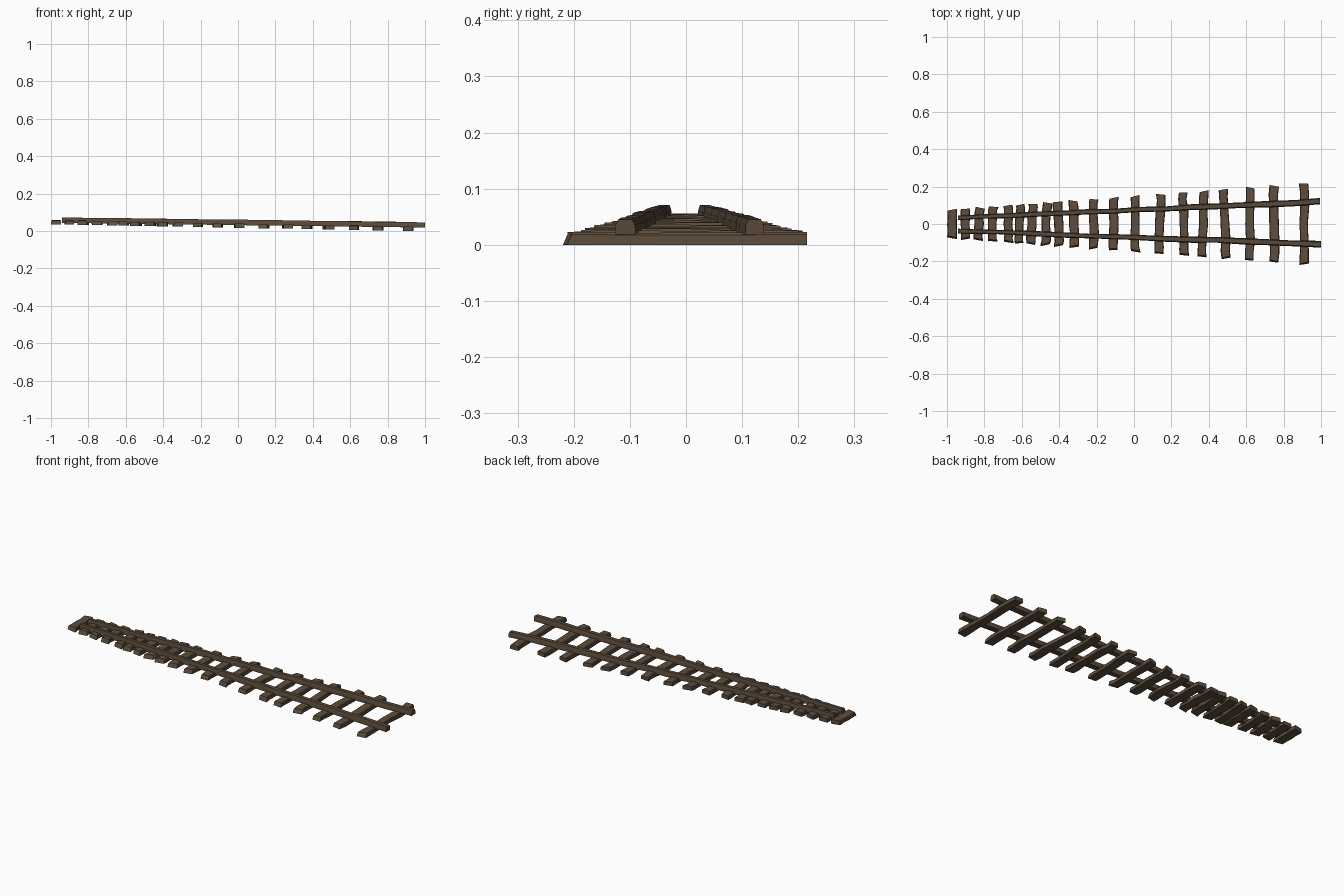
import bpy, bmesh, random
from mathutils import Vector

if "Cube" in bpy.data.objects:
    bpy.data.objects.remove(bpy.data.objects["Cube"])

random.seed(7)


def material(name, rgb):
    m = bpy.data.materials.new(name)
    m.diffuse_color = (*rgb, 1)
    m.use_nodes = True
    m.node_tree.nodes["Principled BSDF"].inputs["Base Color"].default_value = m.diffuse_color
    return m


wood = material("weathered brown", (0.112, 0.076, 0.046))
rail_wood = material("rail brown", (0.100, 0.067, 0.042))


def loft(name, rings, mat):
    """Skin a list of equal-length rings and cap both ends."""
    bm = bmesh.new()
    loops = [[bm.verts.new(p) for p in ring] for ring in rings]
    n = len(loops[0])
    for a, b in zip(loops, loops[1:]):
        for i in range(n):
            bm.faces.new((a[i], a[(i + 1) % n], b[(i + 1) % n], b[i]))
    bm.faces.new(loops[0])
    bm.faces.new(loops[-1])
    bmesh.ops.recalc_face_normals(bm, faces=bm.faces)
    mesh = bpy.data.meshes.new(name)
    bm.to_mesh(mesh)
    bm.free()
    mesh.materials.append(mat)
    ob = bpy.data.objects.new(name, mesh)
    bpy.context.collection.objects.link(ob)
    bpy.context.view_layer.objects.active = ob
    ob.select_set(True)
    bpy.ops.object.shade_smooth_by_angle(angle=0.6)
    ob.select_set(False)


def jit(a):
    return random.uniform(-a, a)


# Cross ties: rough planks that widen and descend towards +x
tie_x = [-0.972, -0.90, -0.83, -0.755, -0.67, -0.61, -0.545, -0.47, -0.405,
         -0.32, -0.215, -0.11, 0.005, 0.14, 0.265, 0.37, 0.485, 0.62, 0.75, 0.91]
for k, x in enumerate(tie_x):
    half = 0.148 + 0.074 * x
    z0 = 0.0185 * (0.91 - x)
    lean = 0.0 if k == 0 else jit(0.006)
    w = 0.024 if k else 0.026
    rings = []
    for t in (-1, -0.8, -0.45, 0, 0.45, 0.8, 1):
        cx = x + lean * t + (jit(0.004) if k else jit(0.0015))
        h = 0.022 + jit(0.0015)
        ww = w + jit(0.002)
        # underside reaches slightly further at the -y end
        y_top = half * t + (0.008 if t == -1 else 0)
        skew = jit(0.006) if abs(t) == 1 else 0
        y = half * t
        rings.append([(cx - ww, y - skew, z0), (cx + ww, y + skew, z0),
                      (cx + ww, y_top + skew, z0 + h * 0.8),
                      (cx + ww * 0.85, y_top + skew, z0 + h),
                      (cx - ww * 0.85, y_top - skew, z0 + h),
                      (cx - ww, y_top - skew, z0 + h * 0.8)])
    loft(f"cross_tie_{k + 1:02d}", rings, wood)

# Rails: converging hewn beams, narrower at the top
for name, start, end in (
        ("rail_back", Vector((-0.94, 0.033, 0)), Vector((0.995, 0.120, 0))),
        ("rail_front", Vector((-0.94, -0.037, 0)), Vector((1.0, -0.107, 0)))):
    rings = []
    steps = 14
    for i in range(steps + 1):
        t = i / steps
        p = start.lerp(end, t)
        y = p.y + jit(0.0025)
        wb = 0.012 + 0.005 * t + jit(0.0015)
        wt = wb * 0.68
        zb = 0.043 - 0.025 * t
        zt = 0.072 - 0.026 * t + jit(0.0015)
        zm = zb + (zt - zb) * 0.6
        rings.append([(p.x, y - wb, zb), (p.x, y + wb, zb),
                      (p.x, y + wb * 0.95, zm), (p.x, y + wt, zt),
                      (p.x, y - wt, zt), (p.x, y - wb * 0.95, zm)])
    loft(name, rings, rail_wood)
